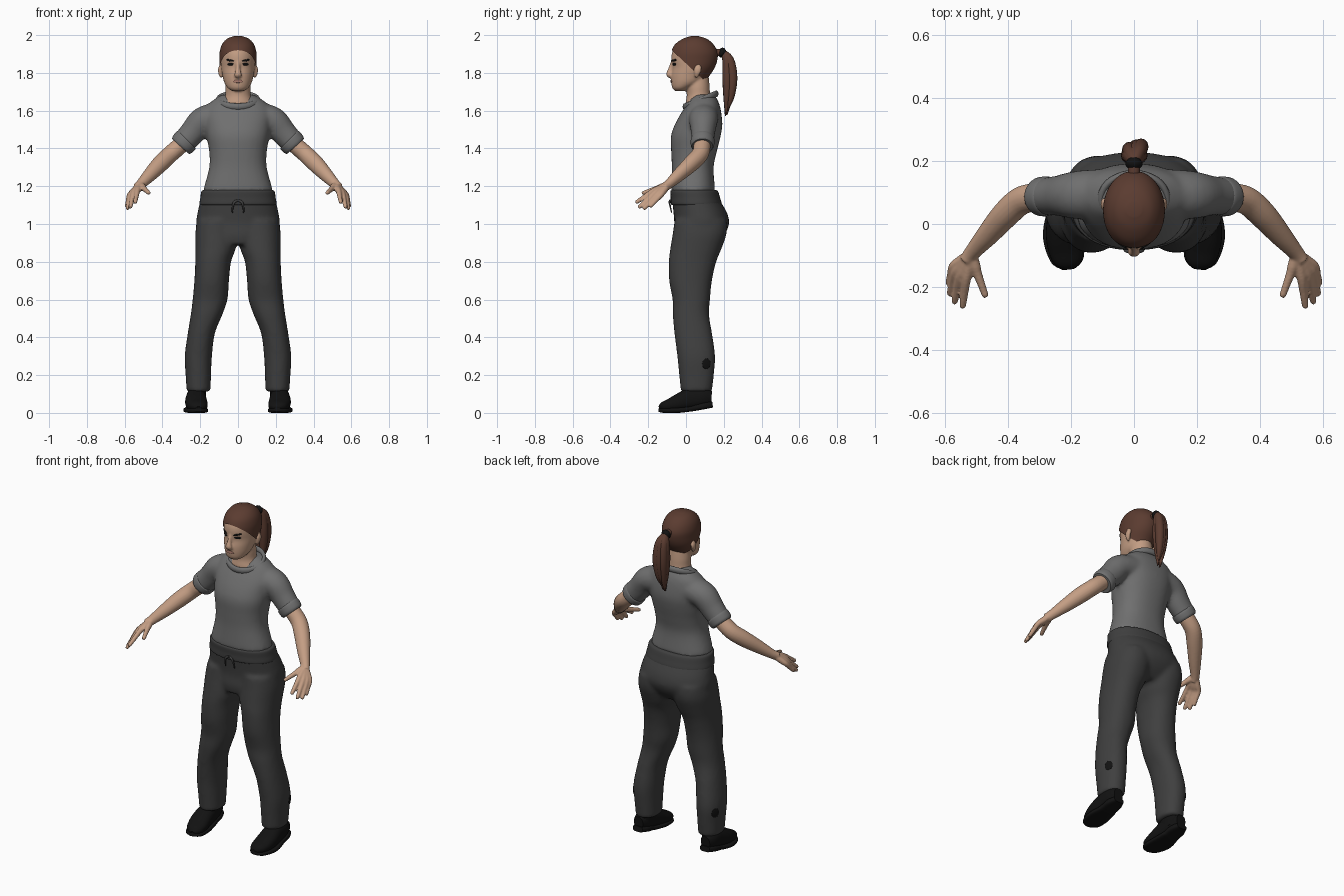
import bpy, bmesh, math, random
from mathutils import Vector

random.seed(4)
old = bpy.data.objects.get("Cube")
if old:
    bpy.data.objects.remove(old)


def material(name, rgb):
    m = bpy.data.materials.new(name)
    m.use_nodes = True
    m.diffuse_color = (*rgb, 1)
    bsdf = m.node_tree.nodes["Principled BSDF"]
    bsdf.inputs["Base Color"].default_value = (*rgb, 1)
    bsdf.inputs["Roughness"].default_value = 0.8
    return m


SKIN = material("skin", (0.55, 0.34, 0.23))
LIPS = material("lips", (0.42, 0.21, 0.16))
HAIR = material("brown hair", (0.105, 0.045, 0.03))
SHIRT = material("grey cloth", (0.16, 0.16, 0.16))
TROUSERS = material("charcoal cloth", (0.05, 0.05, 0.05))
BLACK = material("black", (0.006, 0.006, 0.006))


def resample(rows, n=5):
    """Smooth curve through rows of numbers."""
    rows = [rows[0], *rows, rows[-1]]
    out = []
    for a, b, c, d in zip(rows, rows[1:], rows[2:], rows[3:]):
        for k in range(n):
            t = k / n
            out.append([q + 0.5 * t * (r - p + t * (2 * p - 5 * q + 4 * r - s + t * (3 * (q - r) + s - p)))
                        for p, q, r, s in zip(a, b, c, d)])
    return out + [list(rows[-1])]


def ring(centre, u, v, segs, power):
    pts = []
    for i in range(segs):
        a = 2 * math.pi * i / segs
        c, s = math.cos(a), math.sin(a)
        pts.append(centre + u * math.copysign(abs(c) ** (2 / power), c)
                   + v * math.copysign(abs(s) ** (2 / power), s))
    return pts


def stack(rows, segs=40, power=2, grow=0):
    """Level rings from rows of z, x min, x max, y front, y back."""
    return [ring(Vector(((a + b) / 2, (f + k) / 2, z)), Vector(((b - a) / 2 + grow, 0, 0)),
                 Vector((0, (k - f) / 2 + grow, 0)), segs, power)
            for z, a, b, f, k in resample(rows)]


def centred(rows):
    return [(z, -w, w, f, b) for z, f, b, w in rows]


def tube(rows, ref=(0, 1, 0), segs=20, power=2):
    """Rings across a path from rows of x, y, z, half width, half height."""
    rows = resample(rows)
    pts = [Vector(r[:3]) for r in rows]
    rings = []
    for i, r in enumerate(rows):
        t = (pts[min(i + 1, len(pts) - 1)] - pts[max(i - 1, 0)]).normalized()
        u = Vector(ref).cross(t).normalized()
        rings.append(ring(pts[i], u * r[3], t.cross(u) * r[4], segs, power))
    return rings


def flip(part):
    return [[Vector((-p.x, p.y, p.z)) for p in r] for r in part]


def both(parts):
    return parts + [flip(p) for p in parts]


def build(name, parts, mat, voxel=None, cut=None, smooth=4):
    """Skin the ring stacks; optionally cut by a plane or fuse into one surface."""
    bm = bmesh.new()
    for part in parts:
        loops = [[bm.verts.new(p) for p in r] for r in part]
        n = len(loops[0])
        for lo, hi in zip(loops, loops[1:]):
            for i in range(n):
                bm.faces.new((lo[i], lo[(i + 1) % n], hi[(i + 1) % n], hi[i]))
        bm.faces.new(loops[0])
        bm.faces.new(loops[-1])
    bmesh.ops.recalc_face_normals(bm, faces=bm.faces)
    if cut:
        bmesh.ops.bisect_plane(bm, geom=bm.verts[:] + bm.edges[:] + bm.faces[:],
                               plane_co=cut[0], plane_no=cut[1], clear_inner=True)
    me = bpy.data.meshes.new(name)
    bm.to_mesh(me)
    bm.free()
    me.materials.append(mat)
    for p in me.polygons:
        p.use_smooth = True
    me.set_sharp_from_angle(angle=math.radians(50))
    ob = bpy.data.objects.new(name, me)
    bpy.context.collection.objects.link(ob)
    if voxel:
        rm = ob.modifiers.new("fuse", 'REMESH')
        rm.mode, rm.voxel_size, rm.use_smooth_shade = 'VOXEL', voxel, True
        sm = ob.modifiers.new("soften", 'SMOOTH')
        sm.factor, sm.iterations = 0.5, smooth
    return ob


def patch(name, target, start, aim, size, mat, roll=0):
    """Thin oval plate laid on the surface hit from start towards aim."""
    start = Vector(start)
    hit, loc, normal, _ = target.ray_cast(start, (Vector(aim) - start).normalized())
    if not hit:
        loc, normal = Vector(aim), (start - Vector(aim)).normalized()
    bpy.ops.mesh.primitive_uv_sphere_add(segments=20, ring_count=10, location=loc)
    ob = bpy.context.object
    ob.name = name
    ob.scale = (*size, 0.004)
    q = normal.to_track_quat('Z', 'Y').to_matrix()
    x = Vector((0, 0, 1)).cross(normal).normalized()
    y = normal.cross(x)
    q.col[0], q.col[1], q.col[2] = x * math.cos(roll) + y * math.sin(roll), \
        y * math.cos(roll) - x * math.sin(roll), normal
    ob.rotation_euler = q.to_euler()
    ob.data.materials.append(mat)
    bpy.ops.object.shade_smooth()


# Head, nose, ears and neck fused together
skull = centred([(1.704, -.058, 0, .03), (1.72, -.072, .03, .054), (1.75, -.078, .09, .073),
                 (1.79, -.078, .122, .083), (1.83, -.072, .147, .09), (1.87, -.078, .16, .092),
                 (1.91, -.073, .161, .091), (1.95, -.053, .14, .079), (1.98, -.012, .105, .053),
                 (1.994, .03, .062, .018)])
neck = stack(centred([(1.6, 0, .14, .1), (1.64, -.002, .14, .084), (1.68, .004, .128, .068),
                      (1.73, 0, .125, .066), (1.78, 0, .12, .06)]))
nose = tube([(0, -.068, 1.868, .009, .009), (0, -.083, 1.82, .012, .012),
             (0, -.09, 1.79, .02, .014), (0, -.072, 1.778, .012, .008)])
ear = tube([(.088, .055, 1.775, .005, .008), (.094, .058, 1.795, .009, .014),
            (.096, .064, 1.82, .01, .02), (.09, .064, 1.845, .005, .01)])
head = build("head", [stack(skull), neck, nose, *both([ear])], SKIN, 0.006, smooth=3)
build("hair", [stack(skull, grow=.006)], HAIR,
      cut=((0, -.07, 1.915), (0, .93, 1)))

# Ponytail of overlapping locks, and its tie
locks = []
for i in range(9):
    dx, dy, dz = (random.uniform(-1, 1) for _ in range(3))
    locks.append(tube([(0, .15, 1.905, .02, .02), (0, .195, 1.905, .018, .018),
                       (dx * .02, .225 + dy * .01, 1.865, .024, .022),
                       (dx * .026, .234 + dy * .018, 1.77, .026, .024),
                       (dx * .02, .228 + dy * .014, 1.67, .018, .018),
                       (dx * .012, .215 + dy * .008, 1.59 + dz * .03, .003, .003)], (1, 0, 0), 12))
build("ponytail", locks, HAIR)
build("hair_tie", [tube([(0, .178, 1.908, .02, .02), (0, .19, 1.906, .028, .028),
                         (0, .203, 1.9, .02, .02)], (1, 0, 0))], BLACK)

# Short-sleeved shirt
torso = stack(centred([(1.165, -.077, .155, .184), (1.2, -.078, .152, .178), (1.3, -.075, .146, .152),
                       (1.38, -.078, .162, .152), (1.46, -.08, .182, .165), (1.52, -.062, .192, .172),
                       (1.58, -.03, .188, .178), (1.63, .002, .178, .16), (1.66, .02, .165, .125),
                       (1.685, .045, .15, .085)]), 48, 2.3)
sleeve = tube([(.1, .095, 1.57, .075, .08), (.185, .092, 1.548, .073, .076), (.24, .09, 1.485, .068, .064),
               (.3, .087, 1.418, .062, .058)], segs=32)
build("shirt", [torso, *both([sleeve])], SHIRT, 0.012)
cuff = tube([(.268, .088, 1.45, .06, .056), (.275, .088, 1.443, .068, .063),
             (.295, .087, 1.421, .067, .062), (.304, .087, 1.411, .06, .055)], segs=32)
build("sleeve_cuffs", both([cuff]), SHIRT)
neckline = []
for i in range(41):
    a = 2 * math.pi * i / 40
    out = Vector((math.sin(a), -math.cos(a), 0))
    mid = Vector((.105 * out.x, .077 + .083 * out.y, 1.655 + .034 * out.y))
    neckline.append(ring(mid, out * .012, Vector((0, 0, .018)), 12, 2))
build("collar", [neckline], SHIRT)

# Trousers
pelvis = stack(centred([(.89, -.06, .15, .14), (.94, -.068, .2, .205), (1.0, -.062, .228, .222),
                        (1.06, -.066, .217, .214), (1.12, -.072, .182, .2), (1.15, -.07, .165, .188)]), 48, 2.2)
leg = stack([(1.02, .004, .216, -.06, .215), (.95, .004, .226, -.07, .215), (.87, .012, .226, -.083, .188),
             (.8, .037, .226, -.091, .16), (.7, .048, .231, -.089, .137), (.6, .056, .24, -.071, .127),
             (.52, .083, .25, -.07, .122), (.42, .123, .266, -.061, .138), (.3, .138, .282, -.046, .154),
             (.2, .143, .277, -.036, .147), (.112, .145, .272, -.027, .137)], 40, 2.2)
trousers = build("trousers", [pelvis, *both([leg])], TROUSERS, 0.012)
build("waistband", [stack(centred([(1.1, -.07, .18, .195), (1.107, -.08, .189, .204), (1.14, -.081, .18, .199),
                                   (1.172, -.083, .17, .194), (1.18, -.075, .158, .182)]), 48, 2.2)], TROUSERS)
string = tube([(.002, -.083, 1.125, .006, .005), (.02, -.087, 1.115, .007, .005),
               (.028, -.083, 1.09, .005, .004), (.03, -.076, 1.06, .003, .003)], segs=10)
build("drawstrings", both([string]), TROUSERS)

# Forearms with hands, fused
arm = tube([(.26, .088, 1.46, .044, .044), (.31, .085, 1.412, .045, .045), (.36, .073, 1.368, .045, .045),
            (.41, .028, 1.32, .045, .043), (.465, -.035, 1.262, .037, .035), (.513, -.09, 1.212, .027, .025),
            (.53, -.115, 1.195, .027, .023)])
wrist = (.517, -.095, 1.208)
hand = []
for knuckle, tip in [((.574, -.135, 1.152), (.59, -.192, 1.09)), ((.567, -.153, 1.155), (.586, -.226, 1.078)),
                     ((.553, -.168, 1.162), (.571, -.252, 1.085)), ((.533, -.178, 1.172), (.545, -.267, 1.112)),
                     ((.498, -.155, 1.188), (.47, -.233, 1.162))]:
    a, b, c = Vector(wrist), Vector(knuckle), Vector(tip)
    path = [(a, .018), (a.lerp(b, .6), .018), (b, .015), (b.lerp(c, .5), .0125), (b.lerp(c, .92), .0105), (c, .005)]
    hand.append(tube([(*p, r, r) for p, r in path], (1, 0, 0), 12))
build("arms", both([arm, *hand]), SKIN, 0.005, smooth=2)

# Shoes
upper = tube([(.208, -.14, .024, .02, .012), (.21, -.12, .032, .044, .026), (.216, -.08, .042, .056, .036),
              (.222, -.03, .058, .058, .048), (.222, .03, .076, .052, .058), (.224, .09, .082, .046, .052),
              (.224, .135, .08, .03, .036)], (0, 0, 1), 28, 2.3)
sole = tube([(.207, -.143, .016, .02, .01), (.211, -.115, .013, .052, .013), (.224, -.04, .014, .065, .014),
             (.224, .03, .022, .055, .014), (.225, .055, .028, .05, .016), (.225, .1, .038, .048, .018),
             (.225, .141, .044, .032, .016)], (0, 0, 1), 28, 3.5)
ankle = stack([(.06, .175, .268, -.02, .13), (.12, .168, .258, -.02, .128), (.145, .172, .255, -.01, .122)])
build("shoes", both([upper, sole, ankle]), BLACK)

# Face plates and dark calf patches
bpy.context.view_layer.update()
for side, s in (("left", 1), ("right", -1)):
    patch(side + "_eyebrow", head, (s * .042, -1, 1.866), (s * .042, 0, 1.866), (.026, .0055), BLACK, s * .15)
    patch(side + "_eye", head, (s * .04, -1, 1.846), (s * .04, 0, 1.846), (.019, .007), BLACK)
    patch(side + "_calf_patch", trousers, (s * .6, .4, .26), (s * .212, .055, .26), (.024, .028), BLACK)
patch("mouth", head, (0, -1, 1.755), (0, 0, 1.755), (.027, .008), LIPS)
